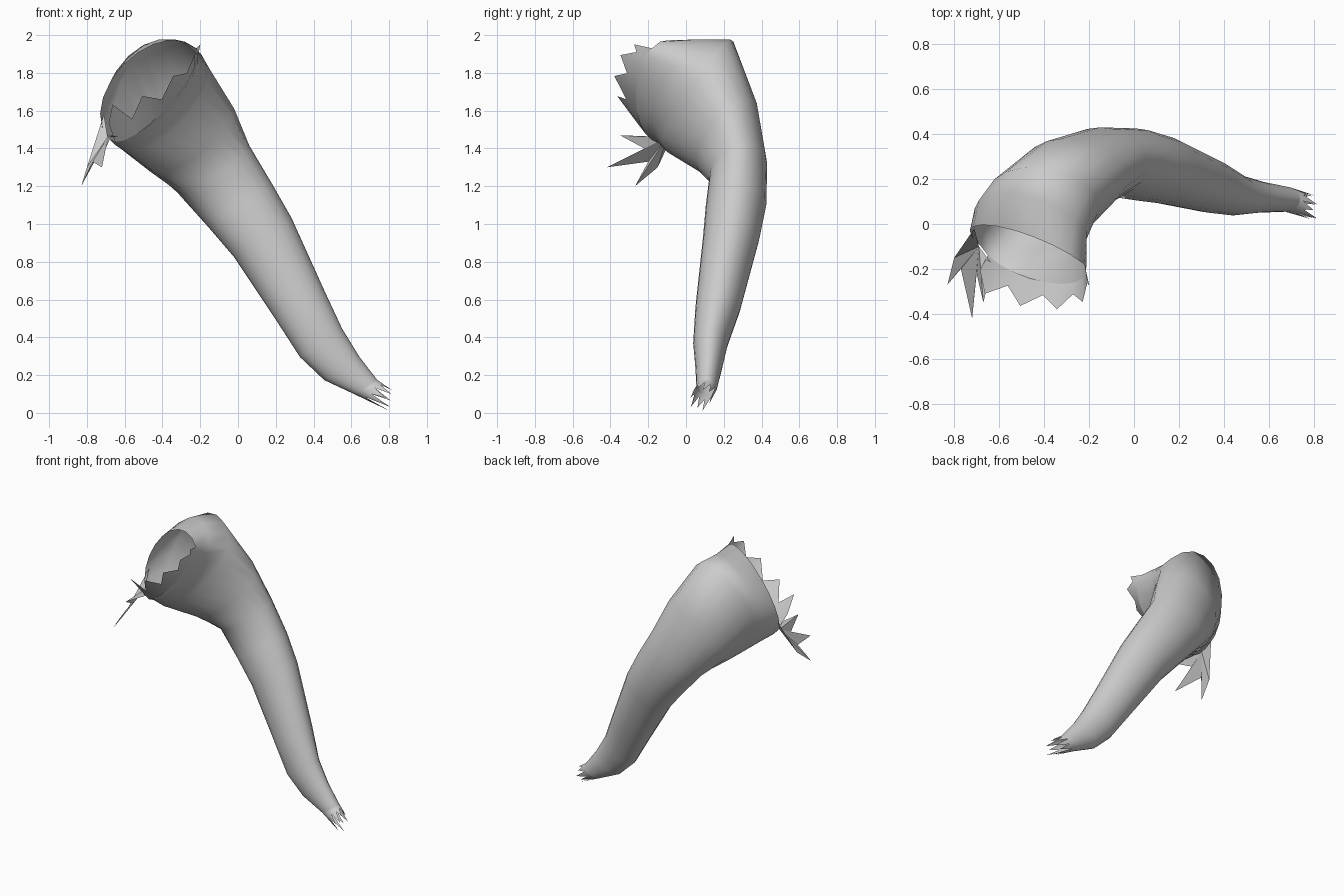
import bpy
from math import sin, cos, pi
from mathutils import Vector

cube = bpy.data.objects.get("Cube")
if cube:
    bpy.data.objects.remove(cube, do_unlink=True)

SIDES = 20

grey = bpy.data.materials.new("plain grey cloth")
grey.use_nodes = True
colour = (0.6, 0.6, 0.6, 1)
grey.diffuse_color = colour
grey.node_tree.nodes["Principled BSDF"].inputs["Base Color"].default_value = colour


def make_object(name, verts, faces, angle):
    mesh = bpy.data.meshes.new(name)
    mesh.from_pydata(verts, [], faces)
    mesh.materials.append(grey)
    obj = bpy.data.objects.new(name, mesh)
    bpy.context.collection.objects.link(obj)
    bpy.ops.object.select_all(action='DESELECT')
    obj.select_set(True)
    bpy.context.view_layer.objects.active = obj
    bpy.ops.object.shade_smooth_by_angle(angle=angle)
    return obj


def ring(centre, side, back, front):
    """Closed ring with one sideways half axis and unequal back and front ones."""
    c, u, b, f = Vector(centre), Vector(side), Vector(back), Vector(front)
    points = []
    for k in range(SIDES):
        s = sin(2 * pi * k / SIDES)
        points.append(c + u * cos(2 * pi * k / SIDES) + (b * s if s > 0 else f * -s))
    return points


def loft(name, rows, closed=True, angle=pi / 3):
    """Skin a list of equal rows of points."""
    n = len(rows[0])
    faces = []
    for i in range(len(rows) - 1):
        for j in range(n if closed else n - 1):
            k = (j + 1) % n
            faces.append((i * n + j, (i + 1) * n + j, (i + 1) * n + k, i * n + k))
    return make_object(name, [p for row in rows for p in row], faces, angle)


def lower_ring(x, y, z, width, depth):
    """Ring of the straight lower part, square to its slanted axis."""
    return ring((x, y, z), (0.83 * width, 0, 0.55 * width),
                (0, depth, 0), (0, -depth, 0))


# Bent upper part, from the open rim down to the bend
rings = [
    ring((-.45, -.14, 1.69), (.23, -.04, .24), (-.16, .13, .15), (.06, -.12, -.09)),
    ring((-.44, -.03, 1.67), (.23, 0, .22), (-.14, .17, .22), (.02, -.15, -.13)),
    ring((-.39, .08, 1.63), (.24, .03, .19), (-.11, .17, .29), (0, -.2, -.17)),
    ring((-.25, .21, 1.46), (.23, .01, .15), (-.07, .17, .14), (0, -.16, -.12)),
    ring((-.13, .28, 1.29), (.19, 0, .125), (-.02, .15, .03), (.02, -.155, -.03)),
]

# Tapering lower part, from the bend to the narrow end
rings += [
    lower_ring(.01, .265, 1.1, .205, .16),
    lower_ring(.13, .24, .93, .185, .15),
    lower_ring(.335, .17, .56, .15, .12),
    lower_ring(.44, .13, .37, .135, .092),
    lower_ring(.55, .12, .235, .112, .07),
    lower_ring(.68, .11, .135, .07, .055),
]
loft("bent_sleeve", rings)

# Torn lip along the front and lower side of the open rim
start, count = SIDES * 11 // 20, SIDES * 9 // 20
root = [rings[0][(start + k) % SIDES] for k in range(count + 1)]
torn = []
for k, p in enumerate(root):
    reach = Vector((-.07, -.13, .2)).lerp(Vector((.02, -.09, .02)), k / count)
    torn.append(p + reach * (1.05 if k % 2 else 0.5))
loft("torn_lip", [torn, root], closed=False, angle=pi / 6)

# Loose ragged flap hanging from the side of the rim
flap = [(-.69, -.1, 1.46), (-.71, -.02, 1.58), (-.8, -.15, 1.3),
        (-.83, -.27, 1.2), (-.77, -.2, 1.33), (-.72, -.42, 1.3),
        (-.7, -.22, 1.4), (-.67, -.35, 1.47), (-.63, -.18, 1.46)]
make_object("ragged_flap", flap,
            [(0, k + 1, k) for k in range(1, len(flap) - 1)], pi / 6)

# Spiky frayed end, drawn in towards a narrow upright edge
cuff = rings[-1]
middle = sum(cuff, Vector()) / SIDES
frayed = []
for k, p in enumerate(cuff):
    x, y, z = p - middle
    tip = Vector((.81, .07, .065)) + Vector((.1 * x, y, 1.5 * z))
    frayed.append(p.lerp(tip, (0.2, 1, 0.3, 0.8)[k % 4]))
loft("frayed_end", [cuff, frayed], angle=pi / 6)
